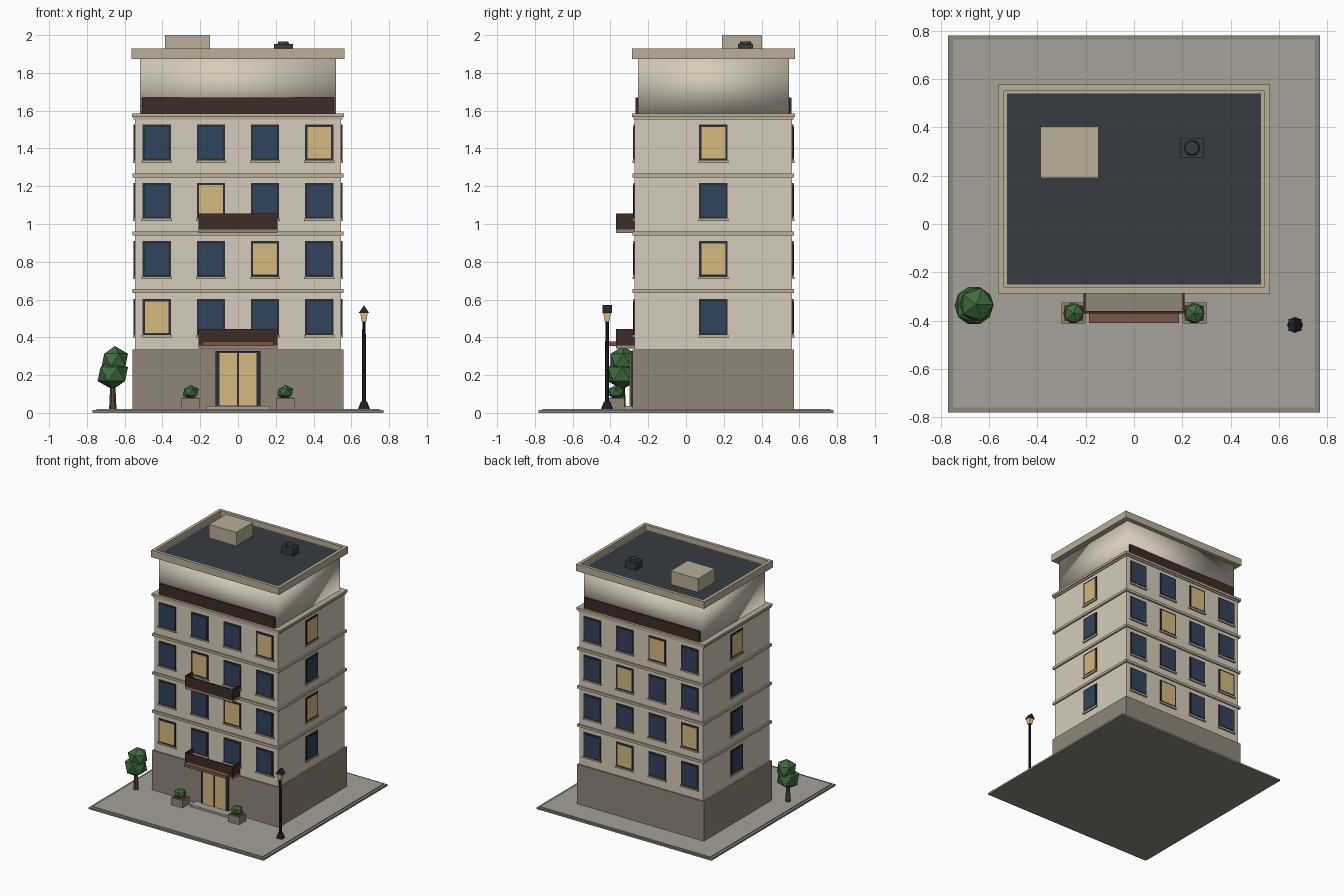
import bpy, bmesh, math
from mathutils import Matrix

if "Cube" in bpy.data.objects:
    bpy.data.objects.remove(bpy.data.objects["Cube"])


def mat(name, r, g, b):
    m = bpy.data.materials.new(name)
    m.diffuse_color = tuple((c / 255) ** 2.2 for c in (r, g, b)) + (1,)
    m.use_nodes = True
    m.node_tree.nodes["Principled BSDF"].inputs["Base Color"].default_value = m.diffuse_color
    return m


WALL = mat("wall", 212, 202, 184)
TRIM = mat("trim", 184, 174, 150)
STONE = mat("stone", 142, 133, 120)
PAVE = mat("paving", 164, 160, 152)
CURB = mat("curb", 136, 134, 126)
ROOF = mat("roofing", 58, 61, 66)
BROWN = mat("rail_brown", 66, 48, 42)
AWN = mat("canopy_brown", 122, 88, 70)
FRAME = mat("frame", 46, 50, 58)
GLASS = mat("dark_glass", 52, 70, 94)
LIT = mat("lit_glass", 212, 184, 124)
LEAF = mat("leaf", 66, 108, 62)
BARK = mat("bark", 98, 72, 52)
IRON = mat("iron", 40, 41, 48)
GLOW = mat("lamp_glow", 238, 196, 130)


def finish(name, bm, m, smooth=False):
    me = bpy.data.meshes.new(name)
    for f in bm.faces:
        f.smooth = smooth
    bm.to_mesh(me)
    bm.free()
    me.materials.append(m)
    ob = bpy.data.objects.new(name, me)
    bpy.context.collection.objects.link(ob)
    return ob


def box(name, x0, x1, y0, y1, z0, z1, m, smooth=False):
    bm = bmesh.new()
    M = Matrix.Translation(((x0 + x1) / 2, (y0 + y1) / 2, (z0 + z1) / 2))
    bmesh.ops.create_cube(bm, size=1, matrix=M @ Matrix.Diagonal((x1 - x0, y1 - y0, z1 - z0, 1)))
    return finish(name, bm, m, smooth)


def cone(name, x, y, z0, z1, r0, r1, n, m, turn=0.0):
    bm = bmesh.new()
    M = Matrix.Translation((x, y, (z0 + z1) / 2)) @ Matrix.Rotation(turn, 4, 'Z')
    bmesh.ops.create_cone(bm, cap_ends=True, segments=n, radius1=r0, radius2=r1, depth=z1 - z0, matrix=M)
    return finish(name, bm, m)


def ball(name, x, y, z, r, h, m):
    bm = bmesh.new()
    M = Matrix.Translation((x, y, z)) @ Matrix.Diagonal((1, 1, h / r, 1))
    bmesh.ops.create_icosphere(bm, subdivisions=1, radius=r, matrix=M)
    return finish(name, bm, m)


CY = 0.145                      # building centre in y
HX, HY = 0.545, 0.417           # body half sizes


def block(name, hx, hy, z0, z1, m, smooth=False):
    return box(name, -hx, hx, CY - hy, CY + hy, z0, z1, m, smooth)


# Pavement
box("curb", -0.77, 0.77, -0.78, 0.78, 0, 0.014, CURB)
box("pavement", -0.75, 0.75, -0.76, 0.765, 0.01, 0.02, PAVE)

# Main masses
block("ground_floor", 0.558, 0.428, 0.02, 0.335, STONE)
block("body", HX, HY, 0.335, 1.565, WALL)
for i, z in enumerate((0.645, 0.95, 1.257)):
    block(f"floor_band_{i}", 0.558, 0.428, z - 0.01, z + 0.01, TRIM)
block("upper_band", 0.553, 0.424, 1.553, 1.566, TRIM)
block("upper_band_cap", 0.562, 0.432, 1.566, 1.585, TRIM)
block("attic", 0.52, 0.399, 1.583, 1.876, WALL, True)

# Roof and parapet
block("roof_ledge", 0.545, 0.415, 1.874, 1.888, TRIM)
block("roof", 0.526, 0.396, 1.88, 1.892, ROOF)
ox, oy, t = 0.564, 0.432, 0.025
for s, n in ((-1, "a"), (1, "b")):
    yo = CY + s * (oy - t / 2)
    box("parapet_long_" + n, -ox, ox, yo - t / 2, yo + t / 2, 1.874, 1.93, TRIM)
    xo = s * (ox - t / 2)
    box("parapet_short_" + n, xo - t / 2, xo + t / 2, CY - oy + t, CY + oy - t, 1.874, 1.93, TRIM)
box("stair_house", -0.387, -0.148, 0.19, 0.403, 1.885, 2.0, TRIM)
box("roof_vent", 0.19, 0.29, 0.275, 0.355, 1.885, 1.952, ROOF)
cone("vent_cap", 0.24, 0.315, 1.952, 1.965, 0.032, 0.028, 10, ROOF)

# Attic railings, front and back
box("attic_rail_front", -0.507, 0.507, -0.268, -0.25, 1.583, 1.67, BROWN)
box("attic_rail_back", -0.507, 0.507, 0.54, 0.558, 1.583, 1.67, BROWN)


# Windows: built facing -y, then turned onto each wall
def window(name, offset, z, dist, turn, lit):
    M = Matrix.Translation((0, CY, 0)) @ Matrix.Rotation(turn, 4, 'Z')
    parts = (("frame", 0.075, z - 0.095, z + 0.095, 0.007, FRAME),
             ("pane", 0.063, z - 0.083, z + 0.083, 0.009, LIT if lit else GLASS),
             ("sill", 0.08, z - 0.107, z - 0.095, 0.012, TRIM))
    for part, w, z0, z1, d, m in parts:
        ob = box(f"{name}_{part}", offset - w, offset + w, -dist - d, -dist + 0.005, z0, z1, m)
        ob.data.transform(M)


COLS = (-0.43, -0.143, 0.143, 0.43)
LIT_FRONT = (0, 2, 1, 3)        # lit column per floor, seen from outside
LIT_BACK = (1, 3, 1, 2)
LIT_RIGHT = (1, 3)
LIT_LEFT = (3,)
for f in range(4):
    z = 0.507 + 0.308 * f
    for c, x in enumerate(COLS):
        window(f"front_window_{f}_{c}", x, z, HY, 0, c == LIT_FRONT[f])
        window(f"back_window_{f}_{c}", x, z, HY, math.pi, c == LIT_BACK[f])
    window(f"right_window_{f}", 0, z, HX, math.pi / 2, f in LIT_RIGHT)
    window(f"left_window_{f}", 0, z, HX, -math.pi / 2, f in LIT_LEFT)


# Balconies
def balcony(name, z):
    box(name + "_slab", -0.21, 0.21, -0.37, -0.27, z, z + 0.018, STONE)
    box(name + "_rail_front", -0.21, 0.21, -0.37, -0.36, z + 0.018, z + 0.103, BROWN)
    for s in (-1, 1):
        a, b = sorted((s * 0.21, s * 0.2))
        box(f"{name}_rail_side_{s}", a, b, -0.36, -0.272, z + 0.018, z + 0.103, BROWN)


balcony("lower_balcony", 0.34)
balcony("upper_balcony", 0.952)

# Entrance
box("canopy", -0.187, 0.187, -0.41, -0.275, 0.354, 0.377, AWN)
box("door_frame", -0.12, 0.12, -0.295, -0.28, 0.02, 0.328, FRAME)
for s in (-1, 1):
    a, b = sorted((s * 0.005, s * 0.097))
    box(f"door_leaf_{s}", a, b, -0.299, -0.285, 0.038, 0.316, LIT)
box("door_step", -0.17, 0.17, -0.36, -0.28, 0.02, 0.036, PAVE)

# Planters
for s in (-1, 1):
    x = s * 0.25
    box(f"planter_{s}", x - 0.05, x + 0.05, -0.412, -0.325, 0.02, 0.078, STONE)
    box(f"soil_{s}", x - 0.04, x + 0.04, -0.402, -0.335, 0.07, 0.082, BARK)
    ball(f"planter_bush_{s}", x, -0.37, 0.11, 0.047, 0.038, LEAF)

# Tree
cone("tree_trunk", -0.663, -0.338, 0.02, 0.15, 0.02, 0.014, 7, BARK)
ball("tree_crown_low", -0.663, -0.338, 0.205, 0.09, 0.082, LEAF)
ball("tree_crown_top", -0.652, -0.333, 0.28, 0.078, 0.074, LEAF)

# Street lamp
LX, LY = 0.667, -0.418
cone("lamp_base", LX, LY, 0.02, 0.06, 0.032, 0.016, 8, IRON)
cone("lamp_post", LX, LY, 0.05, 0.49, 0.011, 0.009, 8, IRON)
cone("lamp_light", LX, LY, 0.485, 0.532, 0.018, 0.028, 4, GLOW, math.pi / 4)
bm = bmesh.new()
tri = [bm.verts.new((LX + dx, LY - 0.025, z)) for dx, z in ((-0.027, 0.53), (0.027, 0.53), (0, 0.57))]
face = bm.faces.new(tri)
ext = bmesh.ops.extrude_face_region(bm, geom=[face])["geom"]
bmesh.ops.translate(bm, vec=(0, 0.05, 0), verts=[v for v in ext if isinstance(v, bmesh.types.BMVert)])
bmesh.ops.recalc_face_normals(bm, faces=bm.faces)
finish("lamp_hood", bm, IRON)
